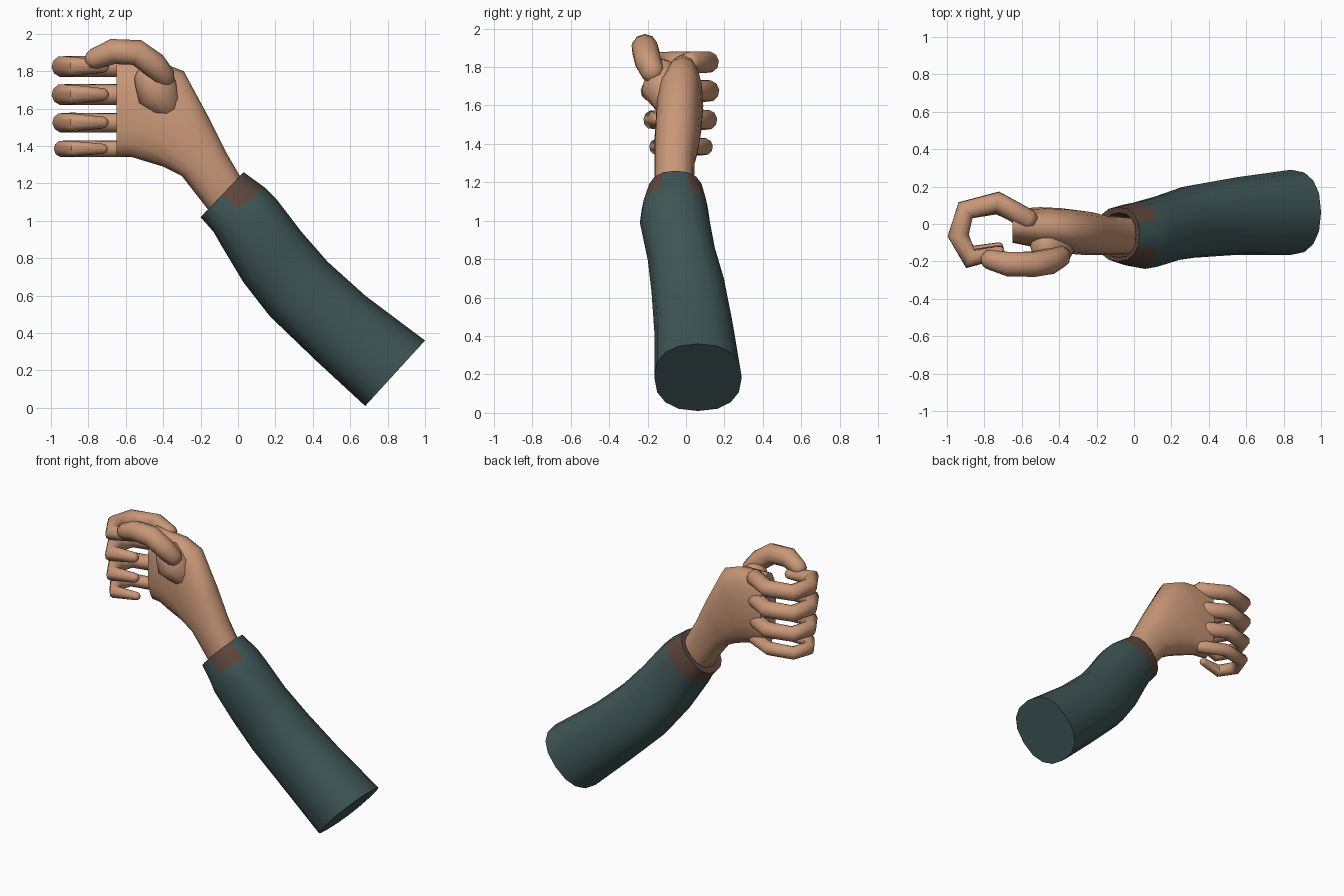
import bpy, bmesh, math
from mathutils import Vector

if "Cube" in bpy.data.objects:
    bpy.data.objects.remove(bpy.data.objects["Cube"])


def material(name, rgb):
    m = bpy.data.materials.new(name)
    m.use_nodes = True
    m.diffuse_color = (*rgb, 1)
    bsdf = m.node_tree.nodes["Principled BSDF"]
    bsdf.inputs["Base Color"].default_value = (*rgb, 1)
    bsdf.inputs["Roughness"].default_value = 0.8
    return m


skin = material("skin", (0.58, 0.31, 0.185))
teal = material("sleeve teal", (0.05, 0.092, 0.092))
brown = material("cuff brown", (0.11, 0.062, 0.046))


def loft(name, rings, mats, paint=None, angle=50):
    """Skin a list of point rings, cap both ends, paint by (band, side)."""
    bm = bmesh.new()
    loops = [[bm.verts.new(p) for p in ring] for ring in rings]
    n = len(loops[0])
    for b in range(len(loops) - 1):
        for i in range(n):
            j = (i + 1) % n
            f = bm.faces.new((loops[b][i], loops[b][j], loops[b + 1][j], loops[b + 1][i]))
            f.material_index = paint(b, (i + 0.5) * 360 / n) if paint else 0
    bm.faces.new(loops[0][::-1])
    end = bm.faces.new(loops[-1])
    end.material_index = len(mats) - 1
    bmesh.ops.recalc_face_normals(bm, faces=bm.faces)
    mesh = bpy.data.meshes.new(name)
    bm.to_mesh(mesh)
    bm.free()
    ob = bpy.data.objects.new(name, mesh)
    bpy.context.collection.objects.link(ob)
    for m in mats:
        mesh.materials.append(m)
    bpy.ops.object.select_all(action="DESELECT")
    ob.select_set(True)
    bpy.context.view_layer.objects.active = ob
    bpy.ops.object.shade_smooth_by_angle(angle=math.radians(angle))
    return ob


def section(lower, upper, y0, y1, n=16, power=0.85):
    """Rounded section between two x,z edge points, spanning y0 to y1."""
    a, b = Vector((lower[0], 0, lower[1])), Vector((upper[0], 0, upper[1]))
    mid, half = (a + b) / 2, (b - a) / 2
    ring = []
    for i in range(n):
        t = 2 * math.pi * i / n
        c, s = (math.copysign(abs(v) ** power, v) for v in (math.cos(t), math.sin(t)))
        ring.append(mid + half * c + Vector((0, (y0 + y1) / 2 + (y1 - y0) / 2 * s, 0)))
    return ring


def tube(name, path, radii, n=10):
    """Round-ended digit along a path."""
    pts = [Vector(p) for p in path]
    first, last = (pts[0] - pts[1]).normalized(), (pts[-1] - pts[-2]).normalized()
    r0, r1 = radii[0], radii[-1]
    pts = [pts[0] + first * r0 * 0.6] + pts + [pts[-1] + last * r1 * k for k in (0.5, 0.8)]
    radii = [r0 * 0.6] + list(radii) + [r1 * 0.8, r1 * 0.4]
    rings, side = [], None
    for k, p in enumerate(pts):
        d_in = (p - pts[max(k - 1, 0)]).normalized()
        d_out = (pts[min(k + 1, len(pts) - 1)] - p).normalized()
        d = (d_in + d_out).normalized()
        side = side or d.orthogonal()
        side = (side - d * side.dot(d)).normalized()
        up = d.cross(side)
        rings.append([p + (side * math.cos(t) + up * math.sin(t)) * radii[k]
                      for t in (2 * math.pi * i / n for i in range(n))])
    return loft(name, rings, [skin], angle=60)


# Sleeve with a turned-in cuff
sleeve = [
    section((0.68, 0.01), (1.0, 0.36), -0.165, 0.29),
    section((0.42, 0.25), (0.68, 0.60), -0.165, 0.25),
    section((0.17, 0.49), (0.48, 0.78), -0.18, 0.21),
    section((0.03, 0.67), (0.34, 0.94), -0.20, 0.16),
    section((-0.09, 0.87), (0.21, 1.11), -0.24, 0.125),
    section((-0.13, 0.94), (0.14, 1.18), -0.23, 0.115),
    section((-0.2, 1.02), (0.03, 1.26), -0.20, 0.09),
    section((-0.17, 1.05), (0.01, 1.24), -0.18, 0.06),
    section((-0.1, 1.0), (0.06, 1.16), -0.16, 0.04),
]


def cuff_paint(band, deg):
    if band < 5:
        return 0
    if band > 5:
        return 1
    return 0 if 200 < deg < 270 or deg > 340 or deg < 25 else 1


loft("sleeve", sleeve, [teal, brown], cuff_paint, angle=60)

# Palm, from the wrist to the knuckles
loft("palm", [
    section((-0.08, 0.98), (0.07, 1.15), -0.15, 0.03),
    section((-0.16, 1.06), (0.01, 1.24), -0.165, 0.04),
    section((-0.3, 1.24), (-0.06, 1.36), -0.165, 0.045),
    section((-0.4, 1.29), (-0.15, 1.54), -0.165, 0.07),
    section((-0.5, 1.32), (-0.29, 1.80), -0.155, 0.085),
    section((-0.58, 1.345), (-0.42, 1.85), -0.13, 0.09),
    section((-0.65, 1.34), (-0.65, 1.87), -0.10, 0.08),
], [skin])

# Thumb and its fleshy base
tube("thumb_base", [(-0.36, -0.07, 1.58), (-0.43, -0.12, 1.69), (-0.47, -0.12, 1.76)],
     [0.07, 0.115, 0.09])
tube("thumb", [(-0.39, -0.17, 1.765), (-0.45, -0.2, 1.835), (-0.54, -0.215, 1.9),
               (-0.67, -0.215, 1.905), (-0.77, -0.19, 1.865)],
     [0.06, 0.07, 0.07, 0.068, 0.055])

# Four curled fingers: height, thickness, curl depth
for name, z, r, k in (("index_finger", 1.825, 0.057, 1.0), ("middle_finger", 1.675, 0.057, 1.02),
                      ("ring_finger", 1.525, 0.053, 0.96), ("little_finger", 1.385, 0.045, 0.83)):
    path = [(-0.56, 0.02), (-0.73, 0.115), (-0.9, 0.075), (-0.94, -0.06),
            (-0.875, -0.185), (-0.72, -0.15)]
    tube(name, [(x, y * k, z) for x, y in path], [r, r, r, r, r * 0.92, r * 0.6])
